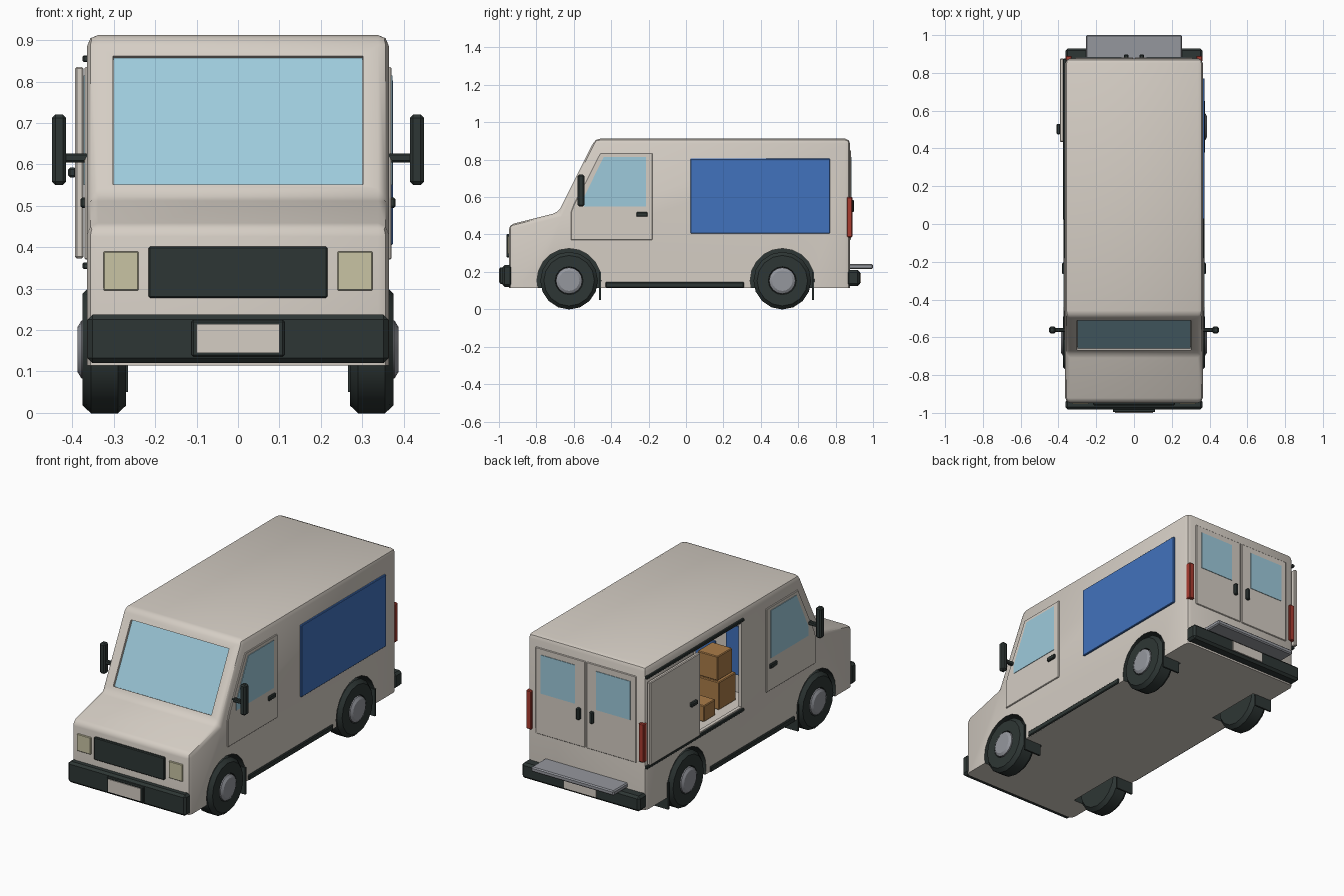
import bpy, bmesh, math
from mathutils import Vector

if "Cube" in bpy.data.objects:
    bpy.data.objects.remove(bpy.data.objects["Cube"])


def material(name, rgb):
    m = bpy.data.materials.new(name)
    m.use_nodes = True
    m.diffuse_color = (*rgb, 1)
    m.node_tree.nodes["Principled BSDF"].inputs["Base Color"].default_value = (*rgb, 1)
    return m


PAINT = material("warm white paint", (0.66, 0.61, 0.55))
DARK = material("dark trim", (0.027, 0.037, 0.035))
GLASS = material("pale blue glass", (0.34, 0.59, 0.71))
BLUE = material("blue panel", (0.053, 0.168, 0.51))
GREY = material("grey metal", (0.30, 0.31, 0.34))
CREAM = material("cream lamp", (0.58, 0.55, 0.37))
RED = material("red lamp", (0.40, 0.045, 0.03))
CARD = material("cardboard", (0.40, 0.20, 0.065))


def finish(name, bm, mat, smooth=None):
    bmesh.ops.recalc_face_normals(bm, faces=bm.faces)
    me = bpy.data.meshes.new(name)
    bm.to_mesh(me)
    bm.free()
    ob = bpy.data.objects.new(name, me)
    bpy.context.collection.objects.link(ob)
    if mat:
        me.materials.append(mat)
    if smooth:
        shade(ob, smooth)
    return ob


def shade(ob, angle):
    bpy.ops.object.select_all(action='DESELECT')
    ob.select_set(True)
    bpy.context.view_layer.objects.active = ob
    bpy.ops.object.shade_smooth_by_angle(angle=math.radians(angle))


def prism(name, mat, pts, x0, x1, bevel=0, seg=1, keep=lambda e: True, smooth=None):
    """Extrude a side profile of (y, z) points from x0 to x1."""
    bm = bmesh.new()
    face = bm.faces.new([bm.verts.new((x0, y, z)) for y, z in pts])
    ext = bmesh.ops.extrude_face_region(bm, geom=[face])
    moved = [v for v in ext["geom"] if isinstance(v, bmesh.types.BMVert)]
    bmesh.ops.translate(bm, verts=moved, vec=(x1 - x0, 0, 0))
    bmesh.ops.recalc_face_normals(bm, faces=bm.faces)
    if bevel:
        bmesh.ops.bevel(bm, geom=[e for e in bm.edges if keep(e)], offset=bevel,
                        segments=seg, profile=0.5, affect='EDGES', clamp_overlap=True)
    return finish(name, bm, mat, smooth)


def box(name, mat, x, y, z, bevel=0):
    pts = [(y[0], z[0]), (y[1], z[0]), (y[1], z[1]), (y[0], z[1])]
    return prism(name, mat, pts, x[0], x[1], bevel)


def lathe(name, mat, profile, y, z, side, steps=16, smooth=None):
    """Spin (x, radius) points round an axle parallel to x."""
    bm = bmesh.new()
    vs = [bm.verts.new((side * x, y, z + r)) for x, r in profile]
    edges = [bm.edges.new(p) for p in zip(vs, vs[1:])]
    bmesh.ops.spin(bm, geom=vs + edges, cent=(0, y, z), axis=(1, 0, 0),
                   angle=math.tau, steps=steps)
    bmesh.ops.remove_doubles(bm, verts=bm.verts, dist=0.0005)
    return finish(name, bm, mat, smooth)


SIDES = (("left", 1), ("right", -1))
AXLES = (("front", -0.625), ("rear", 0.515))
HUB_Z = 0.153

# Body shell
outline = [(-0.947, 0.115), (-0.947, 0.452), (-0.683, 0.518), (-0.485, 0.912),
           (0.877, 0.912), (0.877, 0.115)]
body = prism("body", PAINT, outline, -0.364, 0.364, 0.026, 2,
             lambda e: max(v.co.z for v in e.verts) > 0.3, None)
body.data.materials.append(DARK)

# Windscreen and its recess
base, top = Vector((-0.665, 0.55)), Vector((-0.508, 0.86))
out = Vector((-(top - base).y, (top - base).x)).normalized()


def slab(inner, outer):
    return [base + out * inner, top + out * inner, top + out * outer, base + out * outer]


prism("windscreen", GLASS, slab(-0.03, -0.008), -0.30, 0.30)

# Cutters: recess, cargo space, side doorway, wheel arches
cutters = [prism("windscreen_cutter", None, slab(-0.015, 0.03), -0.302, 0.302),
           box("cargo_cutter", None, (-0.345, 0.345), (-0.12, 0.85), (0.36, 0.885)),
           box("doorway_cutter", None, (-0.5, -0.3), (0.03, 0.45), (0.37, 0.838))]
for end, y in AXLES:
    for side, s in SIDES:
        cutters.append(lathe(f"{end}_{side}_arch_cutter", None,
                             [(0.25, 0), (0.25, 0.172), (0.45, 0.172), (0.45, 0)],
                             y, HUB_Z, s, 20))
bpy.context.view_layer.objects.active = body
for c in cutters:
    mod = body.modifiers.new("cut", 'BOOLEAN')
    mod.operation, mod.solver, mod.object = 'DIFFERENCE', 'EXACT', c
    bpy.ops.object.modifier_apply(modifier=mod.name)
for c in cutters:
    bpy.data.objects.remove(c)
for f in body.data.polygons:
    near = min(math.hypot(f.center.y - y, f.center.z - HUB_Z) for _, y in AXLES)
    f.material_index = 1 if near < 0.18 and abs(f.center.x) > 0.2 else 0
shade(body, 40)

# Wheels and mud flaps
for end, y in AXLES:
    for side, s in SIDES:
        lathe(f"{end}_{side}_tyre", DARK,
              [(0.27, 0), (0.27, 0.135), (0.29, 0.154), (0.355, 0.154), (0.375, 0.135),
               (0.375, 0.075), (0.36, 0.07), (0.36, 0)], y, HUB_Z, s, 16, 30)
        lathe(f"{end}_{side}_hub", GREY,
              [(0.35, 0), (0.35, 0.072), (0.378, 0.07), (0.387, 0.055), (0.387, 0)],
              y, HUB_Z, s, 16, 30)
        xs = sorted((s * 0.265, s * 0.37))
        box(f"{end}_{side}_mud_flap", DARK, xs, (y + 0.16, y + 0.17), (0.05, 0.2))

# Parts on both flanks
door = [(-0.615, 0.37), (-0.18, 0.37), (-0.18, 0.835), (-0.46, 0.835), (-0.60, 0.56),
        (-0.615, 0.52)]
pane = [(-0.545, 0.55), (-0.215, 0.55), (-0.215, 0.815), (-0.44, 0.815), (-0.545, 0.60)]
for side, s in SIDES:
    def span(a, b):
        return sorted((s * a, s * b))
    prism(f"{side}_cab_door", PAINT, door, *span(0.355, 0.370), 0.003)
    prism(f"{side}_cab_window", GLASS, pane, *span(0.36, 0.373))
    box(f"{side}_cab_handle", DARK, span(0.365, 0.380), (-0.265, -0.205), (0.495, 0.52), 0.004)
    box(f"{side}_sill", DARK, span(0.355, 0.372), (-0.43, 0.31), (0.115, 0.145), 0.004)
    box(f"{side}_mirror", DARK, span(0.415, 0.449), (-0.58, -0.543), (0.55, 0.72), 0.008)
    box(f"{side}_mirror_arm", DARK, span(0.35, 0.42), (-0.571, -0.551), (0.605, 0.626), 0.004)
    box(f"{side}_headlamp", CREAM, span(0.24, 0.325), (-0.954, -0.93), (0.295, 0.39), 0.003)
    box(f"{side}_tail_lamp", RED, span(0.33, 0.362), (0.86, 0.89), (0.385, 0.60), 0.004)
    # Rear doors
    box(f"{side}_rear_door", PAINT, span(0.004, 0.31), (0.865, 0.882), (0.37, 0.85), 0.003)
    box(f"{side}_rear_window", GLASS, span(0.065, 0.275), (0.87, 0.885), (0.60, 0.815))
    box(f"{side}_rear_handle", DARK, span(0.03, 0.052), (0.875, 0.898), (0.52, 0.585), 0.005)

# Front end
box("grille", DARK, (-0.216, 0.216), (-0.96, -0.93), (0.277, 0.402), 0.004)
box("front_bumper", DARK, (-0.363, 0.363), (-0.982, -0.93), (0.12, 0.237), 0.012)
box("front_plate_frame", DARK, (-0.112, 0.112), (-0.996, -0.975), (0.136, 0.224), 0.004)
box("front_plate", PAINT, (-0.10, 0.10), (-1.0, -0.99), (0.145, 0.215))

# Rear end
box("rear_bumper", DARK, (-0.363, 0.363), (0.86, 0.93), (0.125, 0.21), 0.012)
box("rear_plate", PAINT, (-0.10, 0.10), (0.925, 0.936), (0.14, 0.195))
box("rear_step", GREY, (-0.255, 0.255), (0.86, 1.0), (0.215, 0.242), 0.006)

# Blue panel on the closed flank
box("side_panel", BLUE, (0.335, 0.374), (0.025, 0.77), (0.405, 0.805), 0.003)

# Open sliding door with rails
box("sliding_door", PAINT, (-0.393, -0.373), (0.435, 0.875), (0.373, 0.835), 0.004)
box("sliding_door_handle", DARK, (-0.41, -0.39), (0.475, 0.53), (0.568, 0.592), 0.005)
for label, z in (("upper", 0.855), ("lower", 0.355)):
    box(f"{label}_rail", DARK, (-0.375, -0.358), (0.02, 0.875), (z - 0.008, z + 0.008), 0.003)

# Cargo and the seat backs showing through the bulkhead
box("large_carton", CARD, (-0.28, -0.13), (-0.04, 0.11), (0.36, 0.515), 0.004)
box("upper_carton", CARD, (-0.265, -0.14), (-0.03, 0.10), (0.515, 0.65), 0.004)
box("small_carton", CARD, (-0.30, -0.20), (0.17, 0.27), (0.36, 0.45), 0.004)
box("rear_carton", CARD, (0.0, 0.17), (0.05, 0.24), (0.36, 0.50), 0.004)
box("right_seat_back", BLUE, (-0.26, -0.17), (-0.125, -0.111), (0.46, 0.73))
box("left_seat_back", BLUE, (-0.10, 0.02), (-0.125, -0.111), (0.46, 0.61))
